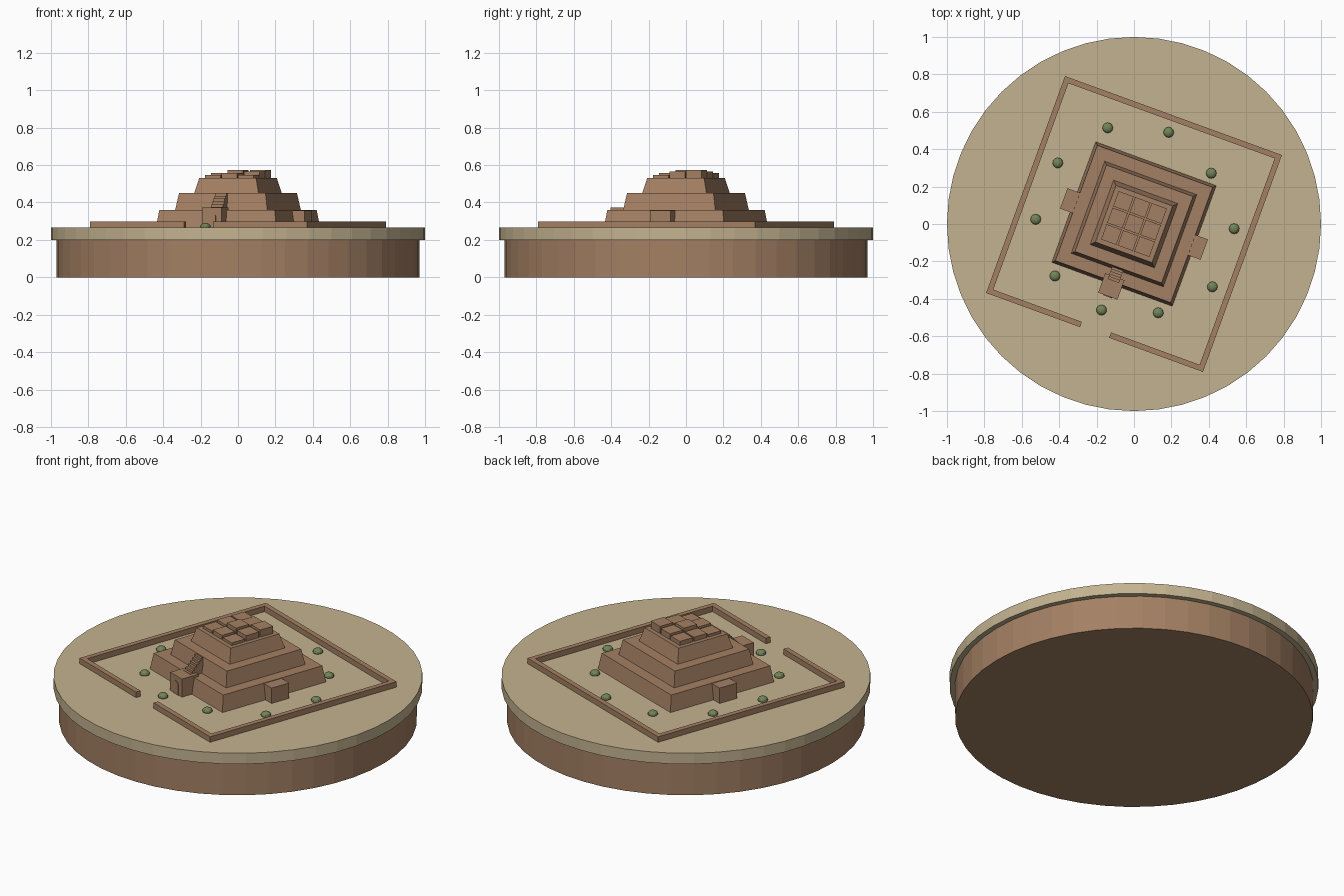
import bpy, bmesh, math
from mathutils import Matrix, Vector

if "Cube" in bpy.data.objects:
    bpy.data.objects.remove(bpy.data.objects["Cube"])


def material(name, rgb):
    m = bpy.data.materials.new(name)
    m.use_nodes = True
    m.diffuse_color = (*rgb, 1)
    m.node_tree.nodes["Principled BSDF"].inputs["Base Color"].default_value = (*rgb, 1)
    return m


BRICK = material("mud brick", (0.37, 0.215, 0.125))
SAND = material("sand", (0.55, 0.45, 0.28))
GREEN = material("shrub green", (0.17, 0.23, 0.10))

TURN = Matrix.Rotation(math.radians(-20), 4, 'Z')   # the whole temple is turned
GROUND = 0.265


def finish(name, bm, mat, matrix=TURN):
    bmesh.ops.recalc_face_normals(bm, faces=bm.faces)
    me = bpy.data.meshes.new(name)
    bm.to_mesh(me)
    bm.free()
    me.materials.append(mat)
    ob = bpy.data.objects.new(name, me)
    ob.matrix_world = matrix
    bpy.context.scene.collection.objects.link(ob)
    return ob


def disc(name, radius, z0, z1, mat):
    bm = bmesh.new()
    bmesh.ops.create_cone(bm, cap_ends=True, segments=48, radius1=radius, radius2=radius,
                          depth=z1 - z0, matrix=Matrix.Translation((0, 0, (z0 + z1) / 2)))
    finish(name, bm, mat, Matrix())


def box(name, x0, x1, y0, y1, z0, z1, mat=BRICK, taper=1.0):
    bm = bmesh.new()
    bmesh.ops.create_cube(bm, size=1)
    for v in bm.verts:
        s = taper if v.co.z > 0 else 1
        v.co = Vector(((x0 + x1) / 2 + v.co.x * s * (x1 - x0),
                       (y0 + y1) / 2 + v.co.y * s * (y1 - y0),
                       z1 if v.co.z > 0 else z0))
    finish(name, bm, mat)


def extrude(name, points, offset, mat=BRICK):
    bm = bmesh.new()
    face = bm.faces.new([bm.verts.new(p) for p in points])
    new = bmesh.ops.extrude_face_region(bm, geom=[face])["geom"]
    bmesh.ops.translate(bm, vec=offset, verts=[g for g in new if isinstance(g, bmesh.types.BMVert)])
    finish(name, bm, mat)


# Round base
disc("base_drum", 0.97, 0, 0.2, BRICK)
disc("sand_disc", 1.0, 0.2, GROUND, SAND)

# Stepped, battered tiers
for i, (half, top, z0, z1) in enumerate([(0.343, 0.328, GROUND, 0.36),
                                         (0.262, 0.246, 0.36, 0.45),
                                         (0.183, 0.161, 0.45, 0.532)]):
    box(f"tier_{i + 1}", -half, half, -half, half, z0, z1, taper=top / half)

# Roof blocks of uneven height
heights = [[0.016, 0.025, 0.016], [0.025, 0.043, 0.034], [0.025, 0.034, 0.043]]
for j, row in enumerate(heights):
    for i, h in enumerate(row):
        x, y, r = (i - 1) * 0.094, (j - 1) * 0.094, 0.043
        box("roof_block", x - r, x + r, y - r, y + r, 0.53, 0.532 + h)

# Side annexes and front gatehouse
for side, name in ((1, "left_annex"), (-1, "right_annex")):
    xs = sorted((side * 0.3, side * 0.4))
    box(name, *xs, -0.058, 0.058, GROUND, 0.357)
box("gatehouse", -0.055, 0.055, -0.41, -0.3, GROUND, 0.373)

# Arched door panel on the gatehouse
arch = [(-0.024, -0.41, GROUND), (0.024, -0.41, GROUND)]
for k in range(9):
    a = math.pi * k / 8
    arch.append((0.024 * math.cos(a), -0.41, 0.32 + 0.024 * math.sin(a)))
extrude("door_panel", arch, (0, -0.004, 0))

# Stairs up the second tier
STEPS, run, rise = 6, 0.014, 0.015
stair = [(-0.032, -0.25, 0.36), (-0.032, -0.338, 0.36)]
for k in range(STEPS):
    y = -0.338 + k * run
    stair += [(-0.032, y, 0.36 + (k + 1) * rise), (-0.032, y + run, 0.36 + (k + 1) * rise)]
extrude("stairs", stair, (0.064, 0, 0))

# Enclosure wall with a gap at the front
W, T, TOP, GAP = 0.617, 0.03, 0.298, 0.083
box("back_wall", -W, W, W - T, W, GROUND, TOP)
box("left_wall", W - T, W, -W + T, W - T, GROUND, TOP)
box("right_wall", -W, -W + T, -W + T, W - T, GROUND, TOP)
box("front_wall_left", GAP, W, -W, -W + T, GROUND, TOP)
box("front_wall_right", -W, -GAP, -W, -W + T, GROUND, TOP)

# Ring of low shrubs
for k, r in enumerate([0.536, 0.494, 0.524, 0.533, 0.522, 0.526, 0.506, 0.492, 0.492, 0.537]):
    a = math.radians(36 * k - 2.7)
    bm = bmesh.new()
    bmesh.ops.create_uvsphere(bm, u_segments=12, v_segments=8, radius=0.028)
    bmesh.ops.scale(bm, vec=(1, 1, 0.7), verts=bm.verts)
    finish("shrub", bm, GREEN, Matrix.Translation((r * math.cos(a), r * math.sin(a), 0.271)))
